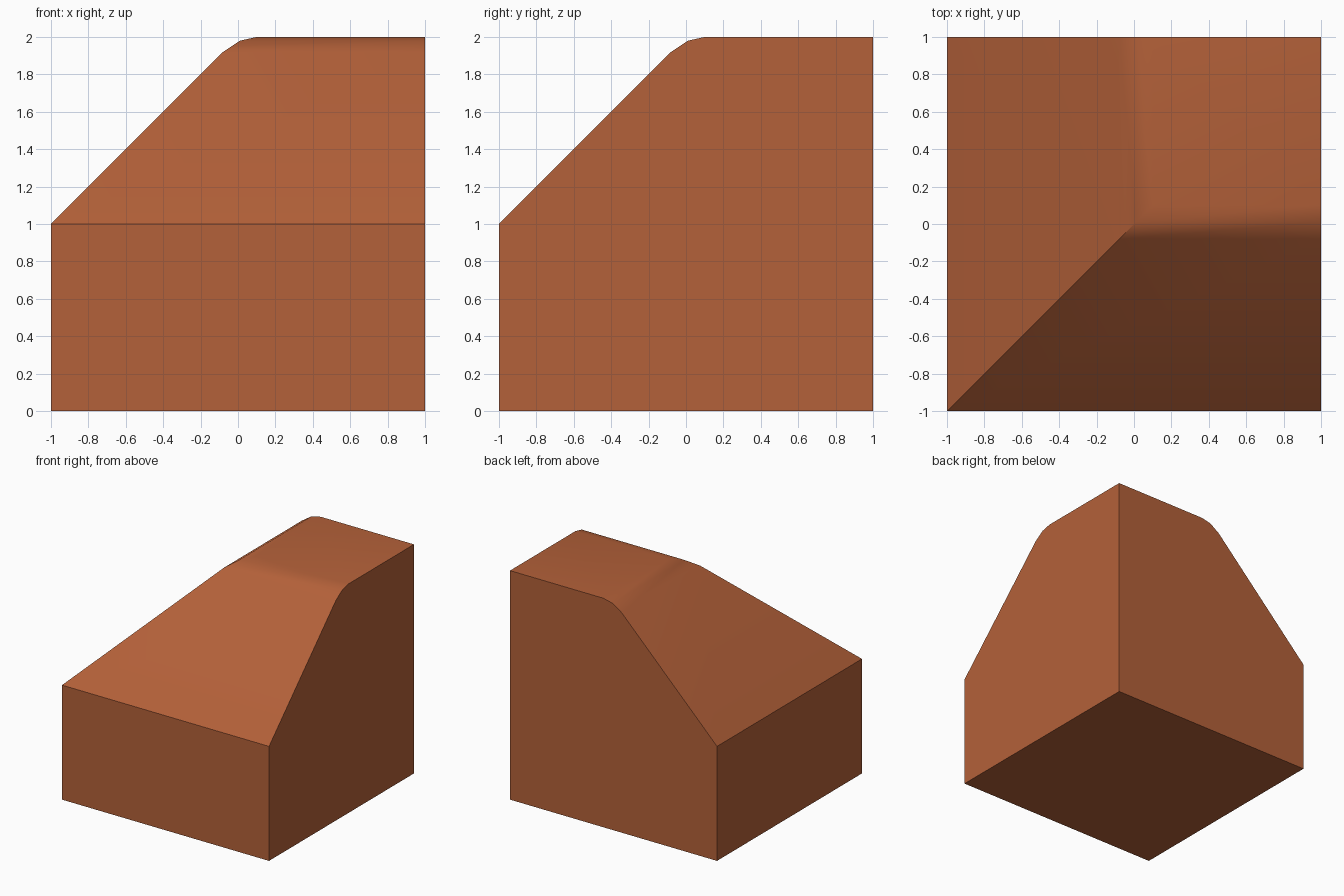
import bpy, bmesh, math

if "Cube" in bpy.data.objects:
    bpy.data.objects.remove(bpy.data.objects["Cube"])

# Roof profile: (distance along x or y, height)
PROFILE = [(-1, 1), (-0.08, 1.92), (0.01, 1.98), (0.1, 2)]

clay = bpy.data.materials.new("terracotta")
clay.diffuse_color = (0.456, 0.119, 0.041, 1)
clay.use_nodes = True
clay.node_tree.nodes["Principled BSDF"].inputs["Base Color"].default_value = clay.diffuse_color

bm = bmesh.new()
V = bm.verts.new

# L-shaped rows climbing the slope: back end, hip corner, right end
rows = [(V((t, 1, z)), V((t, t, z)), V((1, t, z))) for t, z in PROFILE]
for a, b in zip(rows, rows[1:]):
    for i in (0, 1):
        bm.faces.new((a[i], a[i + 1], b[i + 1], b[i]))

# Flat top
peak = V((1, 1, 2))
bm.faces.new((*rows[-1], peak))

# Base and the four walls
bl, fl, fr, br = [V((x, y, 0)) for x, y in ((-1, 1), (-1, -1), (1, -1), (1, 1))]
bm.faces.new((bl, br, fr, fl))
bm.faces.new((fl, fr, rows[0][2], rows[0][1]))
bm.faces.new((bl, fl, rows[0][1], rows[0][0]))
bm.faces.new([fr, br, peak] + [r[2] for r in reversed(rows)])
bm.faces.new([br, bl] + [r[0] for r in rows] + [peak])
bmesh.ops.recalc_face_normals(bm, faces=bm.faces)

mesh = bpy.data.meshes.new("sloped_corner_block")
bm.to_mesh(mesh)
bm.free()
mesh.materials.append(clay)
block = bpy.data.objects.new("sloped_corner_block", mesh)
bpy.context.collection.objects.link(block)

# Smooth the rounded crest, keep the walls and hip sharp
bpy.context.view_layer.objects.active = block
block.select_set(True)
bpy.ops.object.shade_smooth_by_angle(angle=math.radians(35))
